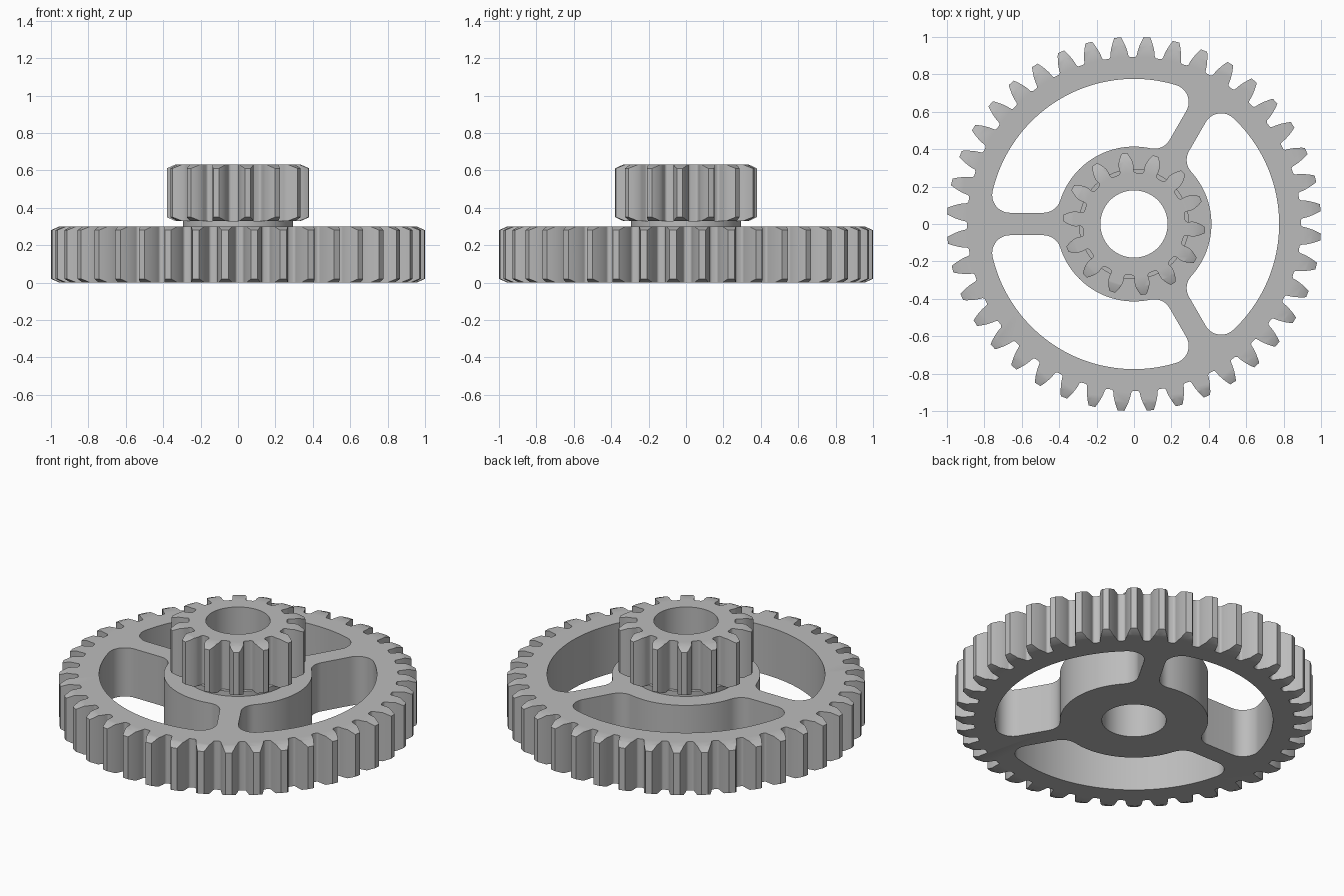
import bpy
import bmesh
from math import pi, sin, cos, tan, acos, sqrt, radians, atan2

if "Cube" in bpy.data.objects:
    bpy.data.objects.remove(bpy.data.objects["Cube"], do_unlink=True)

MODULE = 1 / 21          # tooth size shared by both gears
THICK = 0.3
BORE = 0.18
HUB, RIM = 0.414, 0.776  # inner and outer limits of the windows
SPOKE_HALF, FILLET = 0.06, 0.095

grey = bpy.data.materials.new("grey")
grey.use_nodes = True
grey.diffuse_color = (0.5, 0.5, 0.5, 1)
grey.node_tree.nodes["Principled BSDF"].inputs["Base Color"].default_value = (0.5, 0.5, 0.5, 1)


def polar(r, a):
    return r * cos(a), r * sin(a)


def arc(cx, cy, r, a0, a1, n):
    return [(cx + r * cos(a0 + (a1 - a0) * i / n), cy + r * sin(a0 + (a1 - a0) * i / n))
            for i in range(n + 1)]


def new_object(name, bm):
    bmesh.ops.recalc_face_normals(bm, faces=bm.faces)
    mesh = bpy.data.meshes.new(name)
    bm.to_mesh(mesh)
    bm.free()
    mesh.materials.append(grey)
    ob = bpy.data.objects.new(name, mesh)
    bpy.context.collection.objects.link(ob)
    return ob


def prism(name, outline, z0, z1):
    bm = bmesh.new()
    face = bm.faces.new([bm.verts.new((x, y, z0)) for x, y in outline])
    top = bmesh.ops.extrude_face_region(bm, geom=[face])["geom"]
    bmesh.ops.translate(bm, vec=(0, 0, z1 - z0),
                        verts=[v for v in top if isinstance(v, bmesh.types.BMVert)])
    return new_object(name, bm)


def chamfered_disc(name, r, z0, z1, inset, drop, n=160):
    bm = bmesh.new()
    rings = []
    for rad, z in ((r - inset, z0), (r, z0 + drop), (r, z1 - drop), (r - inset, z1)):
        rings.append([bm.verts.new((*polar(rad, 2 * pi * i / n), z)) for i in range(n)])
    for low, high in zip(rings, rings[1:]):
        for i in range(n):
            j = (i + 1) % n
            bm.faces.new((low[i], low[j], high[j], high[i]))
    bm.faces.new(rings[0])
    bm.faces.new(rings[-1])
    return new_object(name, bm)


def combine(ob, tool, operation):
    mod = ob.modifiers.new("cut", "BOOLEAN")
    mod.operation, mod.object, mod.solver = operation, tool, "EXACT"
    bpy.context.view_layer.objects.active = ob
    bpy.ops.object.modifier_apply(modifier=mod.name)
    bpy.data.objects.remove(tool, do_unlink=True)


def gear_outline(teeth, phase):
    """Involute teeth with rounded roots."""
    pitch = MODULE * teeth / 2
    base = pitch * cos(radians(20))
    root, tip = pitch - 1.25 * MODULE, pitch + MODULE

    def half_angle(r):
        a = acos(min(1, base / r))
        return pi / (2 * teeth) + tan(radians(20)) - radians(20) - (tan(a) - a)

    fillet = 0.3 * MODULE
    start = max(base, root + fillet)
    flank = []
    for i in range(5):   # quarter-round root fillet
        t = pi / 2 * i / 4
        flank.append((root + fillet * (1 - cos(t)),
                      half_angle(start) + fillet * (1 - sin(t)) / root))
    for i in range(9):   # involute flank
        r = start + (tip - start) * i / 8
        flank.append((r, half_angle(r)))
    pts = []
    for k in range(teeth):
        mid = phase + 2 * pi * k / teeth
        pts += [polar(r, mid - h) for r, h in flank]
        pts.append(polar(tip, mid))
        pts += [polar(r, mid + h) for r, h in reversed(flank)]
    clean = []
    for p in pts:        # drop coincident points
        if not clean or (p[0] - clean[-1][0]) ** 2 + (p[1] - clean[-1][1]) ** 2 > 1e-8:
            clean.append(p)
    return clean, tip


def make_gear(name, teeth, phase, z0):
    outline, tip = gear_outline(teeth, phase)
    gear = prism(name, outline, z0 - 0.1, z0 + THICK + 0.1)
    combine(gear, chamfered_disc("blank", tip + 0.001, z0, z0 + THICK, 0.045, 0.02), "INTERSECT")
    combine(gear, prism("bore", arc(0, 0, BORE, 0, 2 * pi, 96)[:-1], z0 - 0.2, z0 + 0.5),
            "DIFFERENCE")
    return gear


def window_outline():
    """Opening between two spokes: one half follows a spoke, then is mirrored."""
    y = SPOKE_HALF + FILLET
    xo = sqrt((RIM - FILLET) ** 2 - y * y)
    xi = sqrt((HUB + FILLET) ** 2 - y * y)
    ao, ai = atan2(y, xo), atan2(y, xi)
    half = arc(0, 0, RIM, pi / 3, ao, 24)
    half += arc(xo, y, FILLET, ao, -pi / 2, 16)[1:]
    half += arc(xi, y, FILLET, -pi / 2, ai - pi, 12)
    half += arc(0, 0, HUB, ai, pi / 3, 14)[1:]
    c, s = cos(2 * pi / 3), sin(2 * pi / 3)
    mirrored = [(x * c + v * s, x * s - v * c) for x, v in half]
    return half + mirrored[::-1][1:-1]


# Large spoked gear
large_gear = make_gear("large_gear", 40, radians(5), 0)
for k in range(3):
    a = pi / 3 + k * 2 * pi / 3
    turned = [(x * cos(a) - y * sin(a), x * sin(a) + y * cos(a)) for x, y in window_outline()]
    combine(large_gear, prism("window", turned, -0.2, 0.5), "DIFFERENCE")

# Spacer collar between the gears
collar = prism("collar", arc(0, 0, 0.295, 0, 2 * pi, 96)[:-1], THICK, 0.33)
combine(collar, prism("bore", arc(0, 0, BORE, 0, 2 * pi, 96)[:-1], 0, 1), "DIFFERENCE")

# Small gear on top
small_gear = make_gear("small_gear", 14, radians(-5), 0.33)

# Smooth curved walls, crisp edges
for ob in (large_gear, collar, small_gear):
    bpy.ops.object.select_all(action="DESELECT")
    ob.select_set(True)
    bpy.context.view_layer.objects.active = ob
    bpy.ops.object.shade_smooth_by_angle(angle=radians(30))
